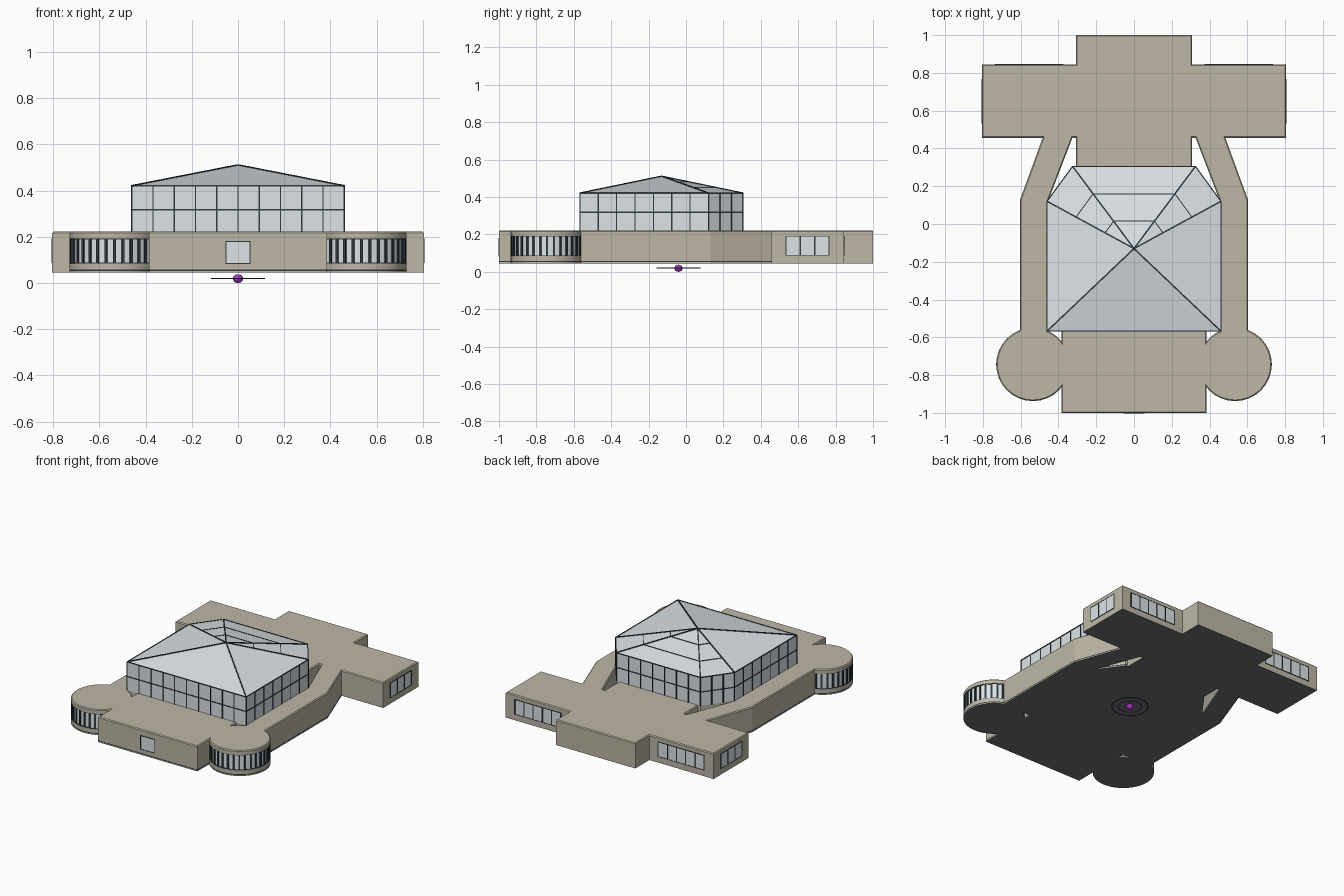
import bpy, bmesh
from math import radians, cos, sin, pi
from mathutils import Vector, Matrix

old = bpy.data.objects.get("Cube")
if old:
    bpy.data.objects.remove(old, do_unlink=True)


def material(name, r, g, b):
    m = bpy.data.materials.new(name)
    m.use_nodes = True
    m.diffuse_color = (r, g, b, 1)
    bsdf = m.node_tree.nodes["Principled BSDF"]
    bsdf.inputs["Base Color"].default_value = (r, g, b, 1)
    bsdf.inputs["Roughness"].default_value = 0.8
    return m


STONE = material("warm stone", 0.51, 0.475, 0.38)
GLASS = material("pale glass", 0.74, 0.79, 0.82)
FRAME = material("dark frame", 0.03, 0.045, 0.055)
FLOOR = material("grey foundation", 0.15, 0.165, 0.175)
PURPLE = material("purple", 0.38, 0.035, 0.52)


def finish(bm, name, mat, smooth=False):
    bmesh.ops.recalc_face_normals(bm, faces=bm.faces)
    me = bpy.data.meshes.new(name)
    bm.to_mesh(me)
    bm.free()
    me.materials.append(mat)
    ob = bpy.data.objects.new(name, me)
    bpy.context.collection.objects.link(ob)
    if smooth:
        bpy.ops.object.select_all(action="DESELECT")
        ob.select_set(True)
        bpy.context.view_layer.objects.active = ob
        bpy.ops.object.shade_smooth_by_angle(angle=radians(30))


def prism(name, outline, z0, z1, mat, chamfer=0.0, smooth=False):
    bm = bmesh.new()
    base = bm.faces.new([bm.verts.new((x, y, z0)) for x, y in outline])
    top = bmesh.ops.extrude_face_region(bm, geom=[base], use_keep_orig=True)["geom"]
    for v in (g for g in top if isinstance(g, bmesh.types.BMVert)):
        v.co.z = z1
    if chamfer:
        edges = [e for e in bm.edges if all(v.co.z > z1 - 1e-5 for v in e.verts)]
        bmesh.ops.bevel(bm, geom=edges, offset=chamfer, segments=1, affect="EDGES")
    finish(bm, name, mat, smooth)


def add_box(bm, centre, size, rot=Matrix()):
    m = Matrix.Translation(centre) @ rot @ Matrix.Diagonal((*size, 1))
    bmesh.ops.create_cube(bm, size=1, matrix=m)


def add_bar(bm, a, b, t):
    a, b = Vector(a), Vector(b)
    d = b - a
    add_box(bm, (a + b) / 2, (t, t, d.length), d.to_track_quat("Z", "Y").to_matrix().to_4x4())


def rect(x, y0, y1):
    return [(-x, y0), (x, y0), (x, y1), (-x, y1)]


def circle(x, y, r):
    return [(x + r * cos(i * pi / 32), y + r * sin(i * pi / 32)) for i in range(64)]


BASE, SKIRT, TRIM, SILL, ROOF = 0.045, 0.047, 0.052, 0.058, 0.222


def footing(name, outline):
    # Foundation slab, stone skirt and dark trim line
    prism(name + "_foundation", outline, BASE, SKIRT, FLOOR)
    prism(name + "_skirt", outline, SKIRT, TRIM, STONE)
    prism(name + "_trim", outline, TRIM, SILL, FRAME)


def trimmed_block(name, outline, chamfer=0.006):
    footing(name, outline)
    prism(name, outline, SILL, ROOF, STONE, chamfer)


def plain_block(name, outline):
    prism(name + "_foundation", outline, BASE, SKIRT, FLOOR)
    prism(name, outline, SKIRT, ROOF, STONE, 0.006)


# Stone blocks along the centre line
hall = [(-0.46, -0.567), (0.46, -0.567), (0.46, 0.12),
        (0.325, 0.305), (-0.325, 0.305), (-0.46, 0.12)]
trimmed_block("hall_base", hall, 0)
trimmed_block("front_block", rect(0.385, -1.0, -0.54))
plain_block("neck", rect(0.308, 0.28, 0.48))
plain_block("rear_block", rect(0.805, 0.456, 0.845))
plain_block("rear_bay", rect(0.308, 0.8, 1.0))

# Side corridors and round corner towers
TX, TY, TR = 0.535, -0.743, 0.194
LOW, HIGH = 0.084, 0.192
for side, label in ((1, "left"), (-1, "right")):
    wing = [(0.455, -0.62), (0.603, -0.62), (0.603, 0.13),
            (0.475, 0.48), (0.317, 0.48), (0.455, 0.12)]
    trimmed_block(label + "_corridor", [(side * x, y) for x, y in wing])

    tower = label + "_tower"
    ring = circle(side * TX, TY, TR)
    footing(tower, ring)
    prism(tower + "_sill", ring, SILL, LOW, STONE, smooth=True)
    prism(tower + "_glass", circle(side * TX, TY, TR - 0.006), LOW, HIGH, GLASS, smooth=True)
    prism(tower + "_crown", ring, HIGH, ROOF, STONE, 0.006, True)

    # Upright bars and thin rails in front of the recessed glass
    bars = bmesh.new()
    step = 11.25
    for k in range(-12, 8):
        ang = radians(step * k) if side > 0 else pi - radians(step * k)
        rot = Matrix.Rotation(ang, 4, "Z")
        r = TR - 0.003
        pos = Vector((side * TX + r * cos(ang), TY + r * sin(ang), 0))
        add_box(bars, pos + Vector((0, 0, (LOW + HIGH) / 2)), (0.007, 0.012, HIGH - LOW), rot)
    finish(bars, tower + "_window_bars", FRAME)
    for z in (LOW, HIGH - 0.004):
        prism(tower + "_window_rail", circle(side * TX, TY, TR - 0.003), z, z + 0.004, FRAME)


def flat_window(name, centre, width, height, count, along_x, bar):
    # Pane sheet with a slim grid of bars over it
    frame, panes = bmesh.new(), bmesh.new()

    def put(bm, across, up, w, d, h):
        shift = (across, 0, up) if along_x else (0, across, up)
        add_box(bm, Vector(centre) + Vector(shift), (w, d, h) if along_x else (d, w, h))

    put(panes, 0, 0, width, 0.003, height)
    for i in range(count + 1):
        put(frame, (i / count - 0.5) * width, 0, bar, 0.006, height)
    for s in (1, -1):
        put(frame, 0, s * height / 2, width + bar, 0.006, 0.004)
    finish(frame, name + "_frame", FRAME)
    finish(panes, name + "_panes", GLASS)


for side, label in ((1, "left"), (-1, "right")):
    flat_window(label + "_end_window", (side * 0.805, 0.65, 0.139), 0.23, 0.102, 3, False, 0.007)
    flat_window(label + "_rear_window", (side * 0.555, 0.845, 0.139), 0.355, 0.102, 5, True, 0.007)

flat_window("front_door", (0, -1.0, 0.132), 0.105, 0.094, 1, True, 0.004)

# Glass hall walls and pointed roof
EAVE, APEX = 0.42, Vector((0, -0.13, 0.51))
prism("glass_walls", hall, ROOF, EAVE, GLASS)
bm = bmesh.new()
tip = bm.verts.new(APEX)
rim = [bm.verts.new((x, y, EAVE)) for x, y in hall]
for i in range(6):
    bm.faces.new((rim[i], rim[(i + 1) % 6], tip))
bm.faces.new(rim[::-1])
finish(bm, "glass_roof", GLASS)

# Wall mullions, eave rails, hip bars and rear roof rings
bars = bmesh.new()
panels = [10, 7, 3, 7, 3, 7]
for i, count in enumerate(panels):
    a, b = Vector((*hall[i], 0)), Vector((*hall[(i + 1) % 6], 0))
    for z in (0.318, EAVE):
        add_bar(bars, a + Vector((0, 0, z)), b + Vector((0, 0, z)), 0.006)
    for k in range(count):
        p = a.lerp(b, k / count)
        add_bar(bars, (p.x, p.y, ROOF), (p.x, p.y, EAVE), 0.006)
    eave_a, eave_b = a + Vector((0, 0, EAVE)), b + Vector((0, 0, EAVE))
    add_bar(bars, eave_a, APEX, 0.008)
    if i in (2, 3, 4):
        for f in (1 / 3, 2 / 3):
            add_bar(bars, APEX.lerp(eave_a, f), APEX.lerp(eave_b, f), 0.005)
finish(bars, "hall_mullions", FRAME)

# Hovering orb and flat rings under the floor
bm = bmesh.new()
orb = Matrix.Translation((0, -0.04, 0.019)) @ Matrix.Diagonal((0.022, 0.022, 0.019, 1))
bmesh.ops.create_uvsphere(bm, u_segments=20, v_segments=12, radius=1, matrix=orb)
finish(bm, "orb", PURPLE, True)
for name, r, mat in (("inner_ring", 0.072, PURPLE), ("outer_ring", 0.115, FRAME)):
    bpy.ops.mesh.primitive_torus_add(location=(0, -0.04, 0.02), major_segments=40,
                                     minor_segments=6, major_radius=r, minor_radius=0.003)
    ob = bpy.context.object
    ob.name = name
    ob.data.materials.append(mat)
    bpy.ops.object.shade_smooth_by_angle(angle=radians(60))
